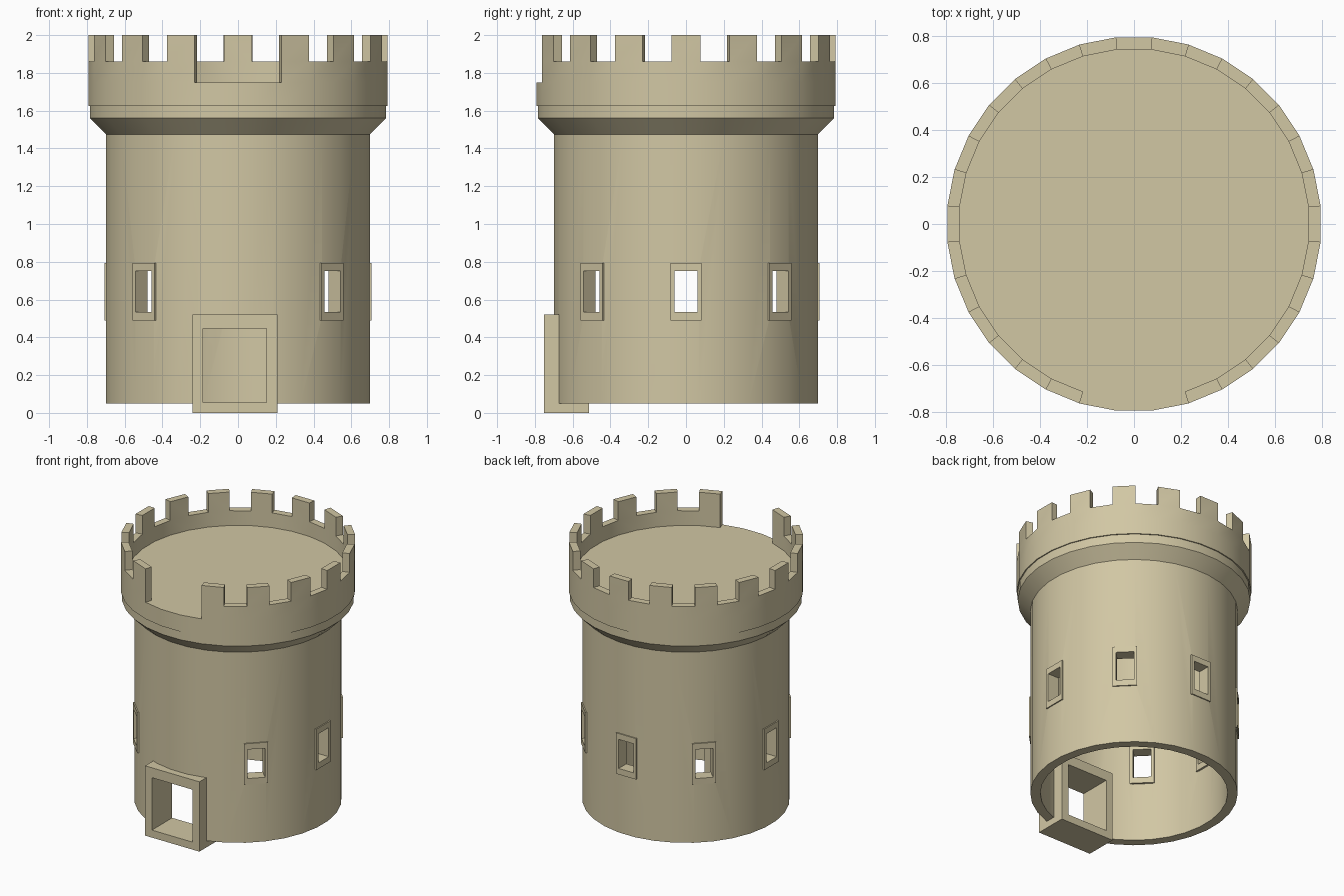
import bpy, bmesh, math
from mathutils import Matrix

if "Cube" in bpy.data.objects:
    bpy.data.objects.remove(bpy.data.objects["Cube"])

N = 32                                   # sides of the tower
STEP = 2 * math.pi / N

stone = bpy.data.materials.new("sandstone")
stone.diffuse_color = (0.64, 0.57, 0.37, 1)
stone.use_nodes = True
stone.node_tree.nodes["Principled BSDF"].inputs["Base Color"].default_value = stone.diffuse_color


def ring_point(r, k, z):
    """Corner k of the 32-sided ring; side 0 is centred on the front (-y)."""
    a = -math.pi / 2 + (k - 0.5) * STEP
    return (r * math.cos(a), r * math.sin(a), z)


def finish(bm, name, smooth=False):
    bmesh.ops.remove_doubles(bm, verts=bm.verts, dist=1e-5)
    bmesh.ops.recalc_face_normals(bm, faces=bm.faces)
    me = bpy.data.meshes.new(name)
    bm.to_mesh(me)
    bm.free()
    me.materials.append(stone)
    ob = bpy.data.objects.new(name, me)
    bpy.context.collection.objects.link(ob)
    if smooth:
        smooth_object(ob)
    return ob


def smooth_object(ob):
    bpy.ops.object.select_all(action='DESELECT')
    ob.select_set(True)
    bpy.context.view_layer.objects.active = ob
    bpy.ops.object.shade_smooth_by_angle(angle=math.radians(30))


def poly(bm, pts):
    bm.faces.new([bm.verts.new(p) for p in pts])


def add_box(bm, x0, x1, y0, y1, z0, z1, turn=0.0):
    m = (Matrix.Rotation(turn, 4, 'Z')
         @ Matrix.Translation(((x0 + x1) / 2, (y0 + y1) / 2, (z0 + z1) / 2))
         @ Matrix.Diagonal((x1 - x0, y1 - y0, z1 - z0, 1)))
    bmesh.ops.create_cube(bm, size=1, matrix=m)


def make_frame(name, outer, hole, y0, y1, turn=0.0):
    """Rectangular tube along y; outer and hole are (x0, x1, z0, z1)."""
    bm = bmesh.new()

    def rect(r, y):
        return [(r[0], y, r[2]), (r[1], y, r[2]), (r[1], y, r[3]), (r[0], y, r[3])]
    loops = [rect(outer, y0), rect(hole, y0), rect(hole, y1), rect(outer, y1)]
    for i in range(4):
        a, b = loops[i], loops[(i + 1) % 4]
        for j in range(4):
            k = (j + 1) % 4
            poly(bm, [a[j], a[k], b[k], b[j]])
    bm.transform(Matrix.Rotation(turn, 4, 'Z'))
    return finish(bm, name)


# Hollow tower wall with flared collar, open at the bottom
profile = [(0.635, 0.05), (0.703, 0.05), (0.703, 1.475), (0.788, 1.56),
           (0.788, 1.63), (0.635, 1.63)]
bm = bmesh.new()
for k in range(N):
    for (r0, z0), (r1, z1) in zip(profile, profile[1:]):
        poly(bm, [ring_point(r0, k, z0), ring_point(r0, k + 1, z0),
                  ring_point(r1, k + 1, z1), ring_point(r1, k, z1)])
    poly(bm, [ring_point(0.635, k, 1.56), ring_point(0.635, k + 1, 1.56),
              ring_point(0.635, k + 1, 0.05), ring_point(0.635, k, 0.05)])
for z in (1.56, 1.63):
    poly(bm, [ring_point(0.635, k, z) for k in range(N)])
wall = finish(bm, "tower_wall")

# Cut the seven windows and the doorway
window_turns = [i * math.pi / 4 for i in range(1, 8)]
bm = bmesh.new()
for t in window_turns:
    add_box(bm, -0.071, 0.071, -0.9, -0.5, 0.51, 0.77, t)
add_box(bm, -0.216, 0.184, -0.9, -0.4, 0.02, 0.485)
cutter = finish(bm, "opening_cutter")
cutter.hide_render = True
mod = wall.modifiers.new("openings", 'BOOLEAN')
mod.operation = 'DIFFERENCE'
mod.solver = 'EXACT'
mod.object = cutter
bpy.ops.object.select_all(action='DESELECT')
wall.select_set(True)
bpy.context.view_layer.objects.active = wall
bpy.ops.object.modifier_apply(modifier=mod.name)
bpy.data.objects.remove(cutter)
smooth_object(wall)

# Window frames
for i, t in enumerate(window_turns):
    make_frame(f"window_frame_{i + 1}", (-0.083, 0.083, 0.488, 0.794),
               (-0.061, 0.061, 0.533, 0.75), -0.708, -0.617, t)

# Door frame
make_frame("door_frame", (-0.241, 0.208, 0.0, 0.522),
           (-0.185, 0.151, 0.056, 0.448), -0.753, -0.513)

# Battlements: roof floor, parapet and merlons, with a low gap at the front
RO, RI = 0.796, 0.744
LEVELS = [1.625, 1.75, 1.86, 2.0]


def filled(k, lev):
    k %= N
    if lev == 0:
        return True
    if lev > 2 or k in (N - 1, 0, 1):
        return False
    return lev == 1 or k % 2 == 0


bm = bmesh.new()
for k in range(N):
    for lev in range(3):
        if not filled(k, lev):
            continue
        z0, z1 = LEVELS[lev], LEVELS[lev + 1]
        o0, o1 = ring_point(RO, k, z0), ring_point(RO, k + 1, z0)
        O0, O1 = ring_point(RO, k, z1), ring_point(RO, k + 1, z1)
        i0, i1 = ring_point(RI, k, z0), ring_point(RI, k + 1, z0)
        I0, I1 = ring_point(RI, k, z1), ring_point(RI, k + 1, z1)
        poly(bm, [o0, o1, O1, O0])
        if lev:
            poly(bm, [i0, i1, I1, I0])
        if not filled(k, lev + 1):
            poly(bm, [O0, O1, I1, I0])
        if not filled(k - 1, lev):
            poly(bm, [o0, O0, I0, i0])
        if not filled(k + 1, lev):
            poly(bm, [o1, O1, I1, i1])
poly(bm, [ring_point(RI, k, LEVELS[1]) for k in range(N)])
poly(bm, [ring_point(RO, k, LEVELS[0]) for k in range(N)])
finish(bm, "battlements", smooth=True)
